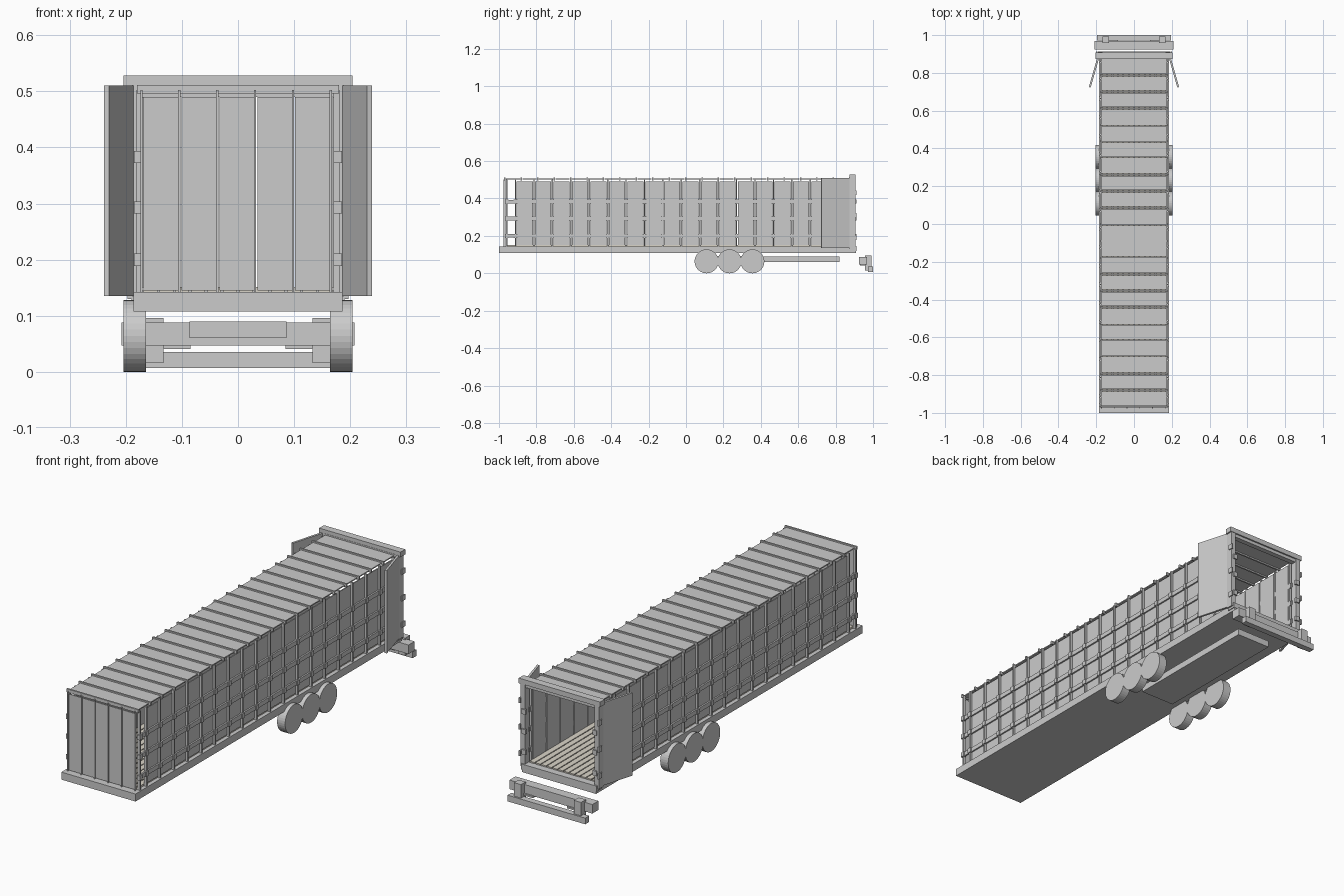
import bpy, bmesh, math
from mathutils import Matrix, Vector

if "Cube" in bpy.data.objects:
    bpy.data.objects.remove(bpy.data.objects["Cube"])


def boxes(name, items, color=None):
    """One object from boxes given as (x0, x1, y0, y1, z0, z1)."""
    bm = bmesh.new()
    for x0, x1, y0, y1, z0, z1 in items:
        m = Matrix.Translation(((x0 + x1) / 2, (y0 + y1) / 2, (z0 + z1) / 2))
        m = m @ Matrix.Diagonal((x1 - x0, y1 - y0, z1 - z0, 1))
        bmesh.ops.create_cube(bm, size=1, matrix=m)
    me = bpy.data.meshes.new(name)
    bm.to_mesh(me)
    bm.free()
    ob = bpy.data.objects.new(name, me)
    bpy.context.collection.objects.link(ob)
    if color:
        mat = bpy.data.materials.new(name)
        mat.diffuse_color = color
        mat.use_nodes = True
        mat.node_tree.nodes["Principled BSDF"].inputs["Base Color"].default_value = mat.diffuse_color
        me.materials.append(mat)
    return ob


def both(items):
    """Repeat boxes on the opposite side of x = 0."""
    return items + [(-b, -a, *r) for a, b, *r in items]


# Deck and planked floor
boxes("deck", [(-.186, .186, -1, .91, .108, .142)])
n = 12
w = .34 / n
boxes("floor_planks", [(-.17 + i * w + .002, -.17 + (i + 1) * w - .002, -.96, .88, .141, .151)
                       for i in range(n)], (.70, .66, .58, 1))

# Front wall: five panels with thin posts in the gaps
pitch = .0675
boxes("front_panels", [(-.168 + i * pitch, -.106 + i * pitch, -.972, -.966, .145, .49)
                       for i in range(5)])
boxes("front_posts", [(-.174 + i * pitch, -.170 + i * pitch, -.976, -.966, .14, .502)
                      for i in range(6)])

# Side walls: upright panels, posts, horizontal rails with clips
y0, step, count = -.905, .0985, 18
boxes("side_panels", both([(.168, .173, y0 + i * step, min(y0 + i * step + .086, .878), .15, .49)
                           for i in range(count)]))
post_y = [-.962] + [y0 + i * step - .010 for i in range(count + 1)]
boxes("side_posts", both([(.170, .181, y, y + .007, .14, .502) for y in post_y]))
rails = (.2, .293, .383)
boxes("side_rails", both([(.172, .180, -.965, .88, z - .010, z + .010) for z in rails]))
boxes("rail_clips", both([(.170, .185, y - .006, y + .013, z - .011, z + .011)
                          for z in rails for y in post_y]))

# Roof: cross panels separated by bows
rp = .0878
boxes("roof_panels", [(-.172, .172, -.968 + i * rp + .006, -.968 + (i + 1) * rp - .006, .501, .506)
                      for i in range(21)])
boxes("roof_bows", [(-.18, .18, -.972 + i * rp, -.964 + i * rp, .496, .511) for i in range(22)])

# Rear door frame
boxes("rear_frame_posts", both([(.174, .197, .873, .905, .13, .51)]))
boxes("rear_frame_beams", [(-.204, .197 + .007, .873, .907, .505, .528),
                           (-.176, .176, .876, .900, .490, .506),
                           (-.19, .19, .873, .912, .12, .145)])
boxes("door_hinges", both([(.168, .188, .900, .911, z - .011, z + .011)
                           for z in (.2, .293, .383)]
                          + [(.194, .201, .888, .912, z - .012, z + .012)
                             for z in (.19, .31, .43)]))

# Open doors folded forward along the sides
for s, side in ((1, "right"), (-1, "left")):
    door = boxes("rear_door_" + side, [(-.005, .005, -.168, 0, .135, .51)])
    door.location = (s * .188, .885, 0)
    door.rotation_euler.z = s * math.radians(16)

# Wheels, three per side
for s, side in ((1, "right"), (-1, "left")):
    for i in range(3):
        bm = bmesh.new()
        m = (Matrix.Translation((s * .184, .11 + i * .1225, .064))
             @ Matrix.Rotation(math.pi / 2, 4, 'Y'))
        bmesh.ops.create_cone(bm, cap_ends=True, segments=36, radius1=.064, radius2=.064,
                              depth=.04, matrix=m)
        me = bpy.data.meshes.new("wheel")
        bm.to_mesh(me)
        bm.free()
        bpy.context.collection.objects.link(bpy.data.objects.new(f"wheel_{side}_{i + 1}", me))

# Undercarriage slider box
boxes("slider_box", [(-.0865, .0865, .16, .82, .06, .09)])

# Rear underride bumper with light bar and brackets
boxes("light_bar", [(-.208, .208, .925, .968, .047, .088)])
boxes("lower_bumper_bar", [(-.195, .195, .972, 1, .007, .035)])
boxes("bumper_brackets", both([(.133, .168, .958, .992, .016, .096),
                               (.085, .133, .93, .975, .041, .049)]))
